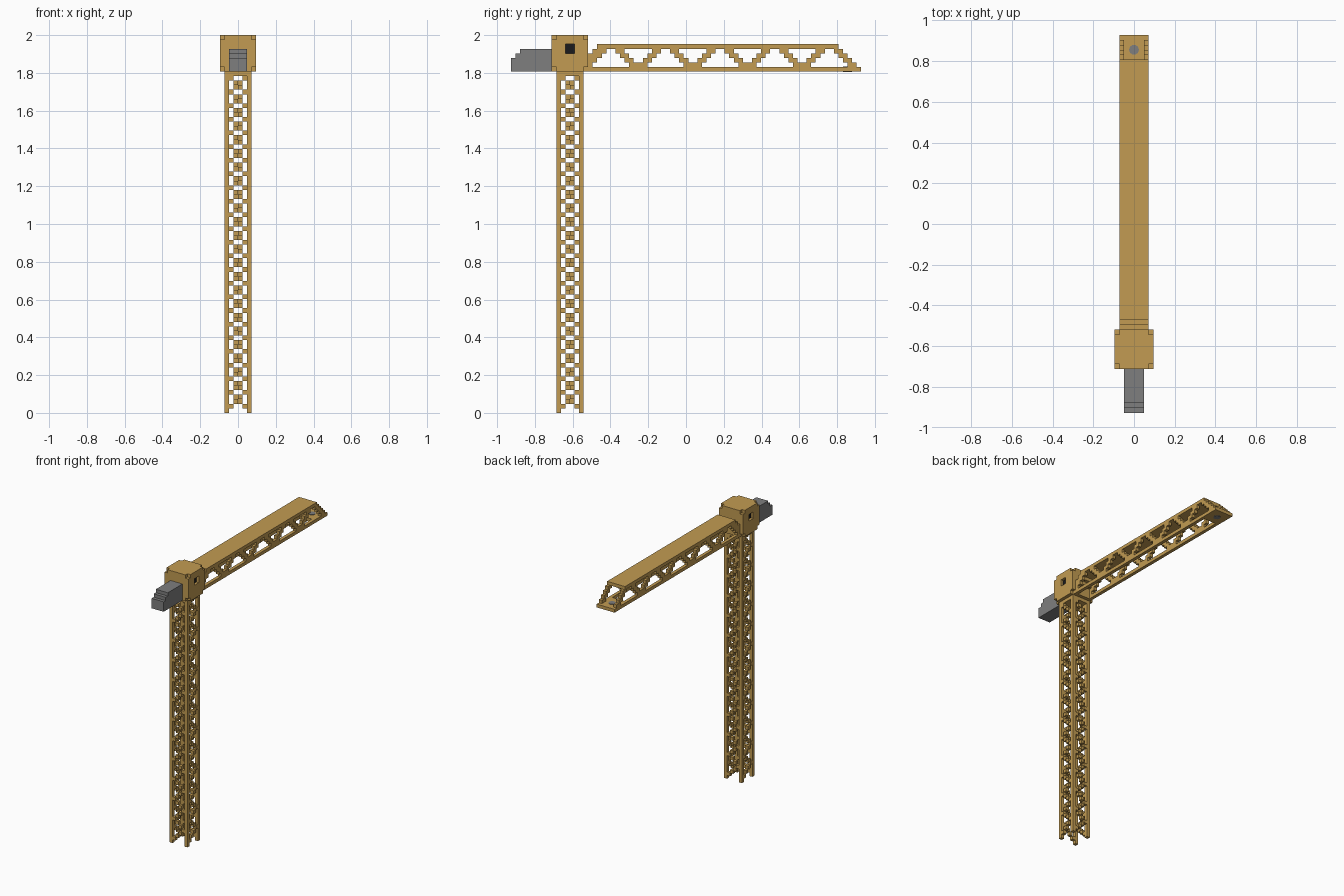
import bpy, bmesh, math
from mathutils import Matrix, Vector

if "Cube" in bpy.data.objects:
    bpy.data.objects.remove(bpy.data.objects["Cube"], do_unlink=True)

U = 2 / 83          # one block
Y_MID = 38.5        # half the length, in blocks


def material(name, rgb):
    m = bpy.data.materials.new(name)
    m.use_nodes = True
    m.diffuse_color = (*rgb, 1)
    m.node_tree.nodes["Principled BSDF"].inputs["Base Color"].default_value = (*rgb, 1)
    return m


YELLOW = material("crane yellow", (0.54, 0.33, 0.085))
GREY = material("concrete grey", (0.21, 0.21, 0.21))
BLACK = material("window black", (0.01, 0.01, 0.012))


def build(name, boxes, mat):
    """One object made of boxes (x0, x1, y0, y1, z0, z1), all in blocks."""
    bm = bmesh.new()
    for x0, x1, y0, y1, z0, z1 in boxes:
        centre = Vector(((x0 + x1) / 2, (y0 + y1) / 2 - Y_MID, (z0 + z1) / 2)) * U
        size = Matrix.Diagonal(((x1 - x0) * U, (y1 - y0) * U, (z1 - z0) * U, 1))
        bmesh.ops.create_cube(bm, size=1, matrix=Matrix.Translation(centre) @ size)
    me = bpy.data.meshes.new(name)
    bm.to_mesh(me)
    bm.free()
    me.materials.append(mat)
    ob = bpy.data.objects.new(name, me)
    bpy.context.collection.objects.link(ob)
    return ob


# Mast: four corner legs and a top plate
legs = [(x, x + 1, y, y + 1, 0, 74) for x in (-3, 2) for y in (10, 15)]
build("mast_legs", legs, YELLOW)
build("mast_top_plate", [(-3, 3, 10, 16, 74, 75)], YELLOW)

# Mast bracing: a zigzag on each side, opposite sides crossing each other
ZIGZAG = (0, 1, 2, 3, 2, 1)
front, back, right, left = [], [], [], []
for z in range(1, 74):
    a = ZIGZAG[(z - 1) % 6]
    b = 3 - a
    front.append((a - 2, a - 1, 10, 11, z, z + 1))
    back.append((b - 2, b - 1, 15, 16, z, z + 1))
    right.append((-3, -2, 11 + b, 12 + b, z, z + 1))
    left.append((2, 3, 11 + a, 12 + a, z, z + 1))
for side, boxes in (("front", front), ("back", back), ("right", right), ("left", left)):
    build("mast_bracing_" + side, boxes, YELLOW)

# Cab: solid core plus side walls with clipped corners and a window recess
build("cab_core", [(-3, 3, 9, 17, 75, 83)], YELLOW)
WALL = ((9, 10, 76, 82), (10, 12, 75, 83), (12, 14, 75, 79),
        (12, 14, 81, 83), (14, 16, 75, 83), (16, 17, 76, 82))
for side, x in (("right", -4), ("left", 3)):
    build("cab_wall_" + side, [(x, x + 1, *w) for w in WALL], YELLOW)
    inner = 3.0 if x > 0 else -3.2
    build("cab_window_" + side, [(inner, inner + 0.2, 12, 14, 79, 81)], BLACK)

# Counterweight with a stepped outer end
build("counterweight", [(-2, 2, 0, 9, 75, 78), (-2, 2, 1, 9, 78, 79),
                        (-2, 2, 2, 9, 79, 80)], GREY)

# Jib: top deck, stepped root and tip plate
build("jib_deck", [(-3, 3, 19, 72, 80, 81)], YELLOW)
build("jib_root", [(-3, 3, 18, 19, 79, 80), (-3, 3, 17, 18, 78, 79)], YELLOW)
build("jib_tip_plate", [(-2, 2, 71, 77, 75, 76)], YELLOW)

# Jib sides: bottom chord and stepped diagonals falling from each peak
PEAKS = (22, 34, 46, 58, 70)
for side, x in (("right", -3), ("left", 2)):
    boxes = [(x, x + 1, 17, 77, 75, 76)]
    for p in PEAKS:
        for step in range(1, 5):
            z = 80 - step
            boxes.append((x, x + 1, p + step, p + step + 2, z, z + 1))
            y0 = max(p - step - 2, 17)
            if y0 < p - step:
                boxes.append((x, x + 1, y0, p - step, z, z + 1))
    build("jib_truss_" + side, boxes, YELLOW)

# Round hoist fitting through the tip plate
bm = bmesh.new()
bmesh.ops.create_cone(bm, cap_ends=True, segments=16, radius1=U, radius2=U, depth=U * 1.2,
                      matrix=Matrix.Translation((0, (74 - Y_MID) * U, 75.5 * U)))
me = bpy.data.meshes.new("hoist_fitting")
bm.to_mesh(me)
bm.free()
me.materials.append(GREY)
bpy.context.collection.objects.link(bpy.data.objects.new("hoist_fitting", me))
